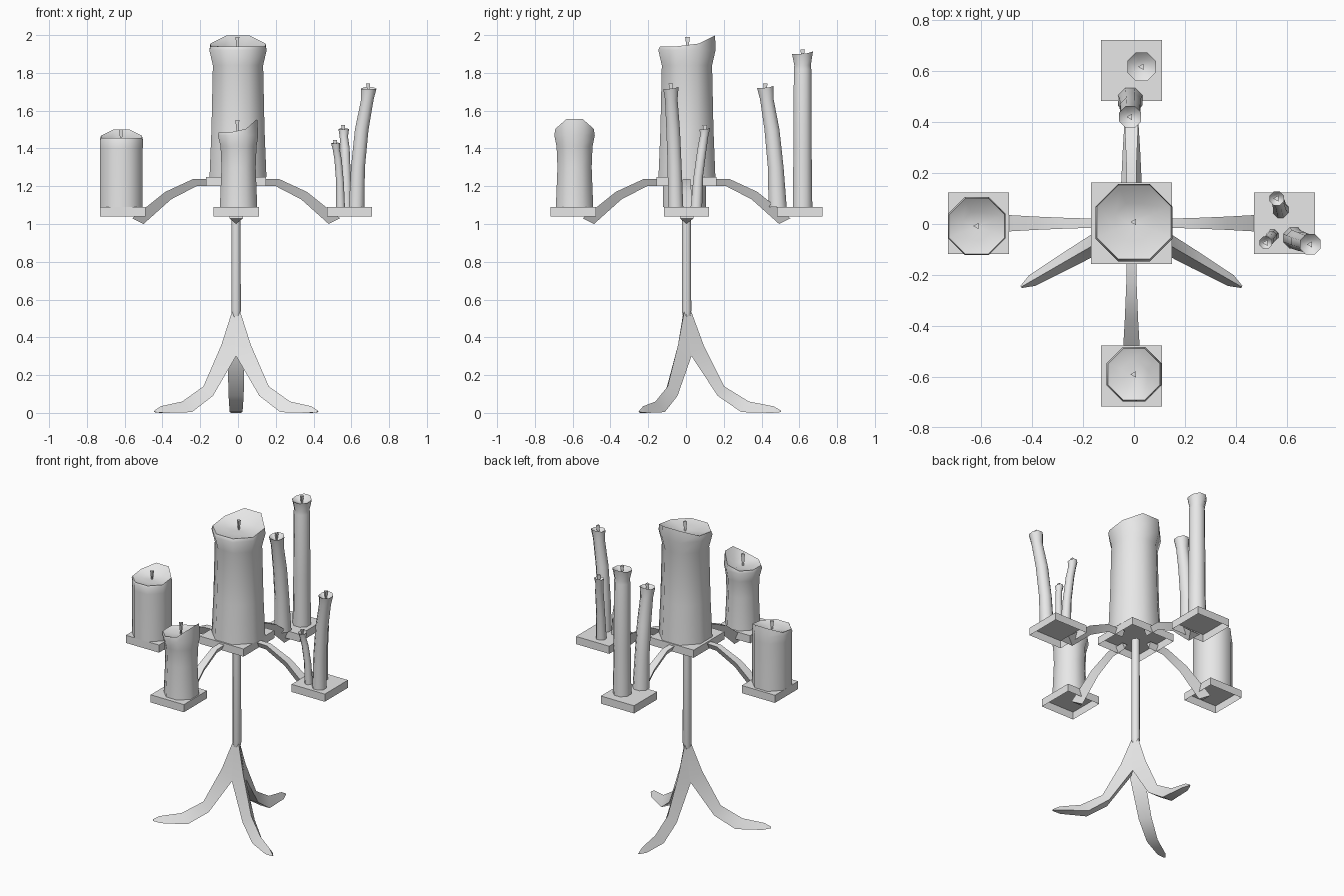
import bpy, bmesh, math
from mathutils import Matrix, Vector

if "Cube" in bpy.data.objects:
    bpy.data.objects.remove(bpy.data.objects["Cube"])

grey = bpy.data.materials.new("pale_grey")
grey.use_nodes = True
grey.diffuse_color = (0.8, 0.8, 0.8, 1)
grey.node_tree.nodes["Principled BSDF"].inputs["Base Color"].default_value = (0.8, 0.8, 0.8, 1)

AXIS = Vector((-0.01, 0.003, 0))


def finish(name, bm, angle=50, recalc=True):
    if recalc:
        bmesh.ops.recalc_face_normals(bm, faces=bm.faces)
    mesh = bpy.data.meshes.new(name)
    bm.to_mesh(mesh)
    bm.free()
    mesh.materials.append(grey)
    for p in mesh.polygons:
        p.use_smooth = True
    mesh.set_sharp_from_angle(angle=math.radians(angle))
    obj = bpy.data.objects.new(name, mesh)
    bpy.context.collection.objects.link(obj)
    return obj


def loft(bm, rings):
    """Skin a list of equal-length point rings and cap both ends."""
    loops = [[bm.verts.new(p) for p in ring] for ring in rings]
    n = len(loops[0])
    for a, b in zip(loops, loops[1:]):
        for i in range(n):
            j = (i + 1) % n
            bm.faces.new((a[i], a[j], b[j], b[i]))
    bm.faces.new(loops[0])
    bm.faces.new(loops[-1])


def circle(x, y, z, r, n=8, peak=0, toward=0):
    """Ring of points, raised by peak on the side facing toward."""
    pts = []
    for i in range(n):
        a = math.tau * (i + 0.5) / n
        lift = peak * max(0, math.cos(a - toward)) ** 1.5
        pts.append(Vector((x + r * math.cos(a), y + r * math.sin(a), z + lift)))
    return pts


def tray(name, x, y, top, size):
    """Square plate with a hollow underside."""
    bm = bmesh.new()
    bmesh.ops.create_cube(bm, size=1, matrix=Matrix.Translation((x, y, top - 0.025))
                          @ Matrix.Diagonal((size, size, 0.05, 1)))
    bmesh.ops.delete(bm, geom=[f for f in bm.faces if f.normal.z < -0.5], context='FACES')
    finish(name, bm, 30, False)


def limb(name, stations, turn, ridge_up):
    """Triangular limb; each station is (top r,z), (bottom r,z), half width."""
    spin = Matrix.Rotation(math.radians(turn), 4, 'Z')
    rings = []
    for top, low, w in stations:
        tip, flat = (top, low) if ridge_up else (low, top)
        ring = [(tip[0], 0, tip[1]), (flat[0], w, flat[1]), (flat[0], -w, flat[1])]
        rings.append([AXIS + spin @ Vector(p) for p in ring])
    bm = bmesh.new()
    loft(bm, rings)
    finish(name, bm, 35)


def candle(name, path, peak, toward, wick, bowl=0.02):
    """Wax body through (x, y, z, radius) stops, with a melted rim, bowl and wick."""
    bm = bmesh.new()
    rings = [circle(*p) for p in path[:-1]]
    x, y, z, r = path[-1]
    rings.append(circle(x, y, z, r, 8, peak, toward))
    rings.append(circle(x, y, z - 0.004, r * 0.91, 8, peak * 0.9, toward))
    rings.append(circle(x, y, z - bowl * 0.7, r * 0.5, 8, peak * 0.2, toward))
    rings.append(circle(x, y, z - bowl, r * 0.12))
    loft(bm, rings)
    finish(name, bm, 60)
    bm = bmesh.new()
    loft(bm, [circle(x, y, z - bowl, 0.006, 3), circle(x, y, wick, 0.014, 3)])
    finish(name + "_wick", bm, 30)


# Pole
bm = bmesh.new()
loft(bm, [circle(AXIS.x, AXIS.y, z, r) for z, r in ((0.48, 0.015), (0.54, 0.027), (1.22, 0.025))])
finish("pole", bm)

# Feet
LEG = [((0.02, 0.55), (0, 0.53), 0.02), ((0.09, 0.36), (0.02, 0.31), 0.045),
       ((0.2, 0.14), (0.165, 0.09), 0.04), ((0.33, 0.06), (0.29, 0.004), 0.034),
       ((0.46, 0.035), (0.45, 0.0), 0.024), ((0.5, 0.012), (0.5, 0.004), 0.005)]
for side, turn in (("back", 90), ("right", 210), ("left", 330)):
    limb(side + "_leg", LEG, turn, True)

# Arms and trays
ARM = [((0.1, 1.24), (0.1, 1.205), 0.018), ((0.23, 1.237), (0.21, 1.2), 0.02),
       ((0.375, 1.17), (0.345, 1.13), 0.026), ((0.55, 1.03), (0.49, 1.0), 0.036)]
for i, side in enumerate(("left", "back", "right", "front")):
    limb(side + "_arm", ARM, 90 * i, False)
    a = math.pi / 2 * i
    tray(side + "_tray", AXIS.x + 0.6 * math.cos(a), AXIS.y + 0.6 * math.sin(a), 1.09, 0.24)
tray("centre_tray", AXIS.x, AXIS.y, 1.25, 0.318)

# Broad candles
BACK = math.pi / 2
candle("centre_candle", [(0, 0.005, 1.25, 0.163), (0, 0.005, 1.5, 0.152), (0, 0.005, 1.84, 0.144),
                         (0, 0.005, 1.92, 0.164), (0, 0.008, 1.94, 0.158)], 0.065, BACK, 1.99, 0.012)
candle("right_candle", [(-0.617, -0.008, 1.09, 0.122), (-0.617, -0.008, 1.4, 0.122),
                        (-0.617, -0.008, 1.445, 0.123), (-0.617, -0.008, 1.455, 0.118)],
       0.05, BACK, 1.5, 0.01)
candle("front_candle", [(0.003, -0.59, 1.09, 0.107), (0.003, -0.59, 1.3, 0.098),
                        (0.003, -0.59, 1.41, 0.103), (0, -0.59, 1.47, 0.116),
                        (0, -0.59, 1.485, 0.11)], 0.08, 0, 1.55, 0.012)

# Slim candles, drawn as leaning paths with a slightly flared tip
candle("back_tall_candle", [(0.03, 0.617, 1.09, 0.056), (0.03, 0.617, 1.4, 0.052),
                            (0.03, 0.617, 1.82, 0.05), (0.03, 0.617, 1.84, 0.047),
                            (0.03, 0.617, 1.9, 0.06)], 0.015, BACK, 1.925)
candle("back_bent_candle", [(-0.015, 0.485, 1.09, 0.052), (-0.015, 0.475, 1.3, 0.045),
                            (-0.015, 0.455, 1.5, 0.043), (-0.015, 0.428, 1.66, 0.039),
                            (-0.015, 0.42, 1.72, 0.047)], 0.012, BACK, 1.745)
candle("left_large_candle", [(0.628, -0.055, 1.09, 0.044), (0.635, -0.06, 1.3, 0.04),
                             (0.655, -0.068, 1.5, 0.039), (0.685, -0.078, 1.66, 0.036),
                             (0.692, -0.08, 1.715, 0.044)], 0.012, BACK, 1.745)
candle("left_medium_candle", [(0.575, 0.055, 1.09, 0.033), (0.572, 0.065, 1.25, 0.027),
                              (0.567, 0.085, 1.4, 0.026), (0.56, 0.096, 1.465, 0.024),
                              (0.56, 0.1, 1.5, 0.03)], 0.01, BACK, 1.525)
candle("left_small_candle", [(0.543, -0.045, 1.09, 0.025), (0.54, -0.05, 1.22, 0.022),
                             (0.53, -0.063, 1.34, 0.021), (0.52, -0.072, 1.395, 0.02),
                             (0.517, -0.074, 1.425, 0.026)], 0.008, BACK, 1.445)
